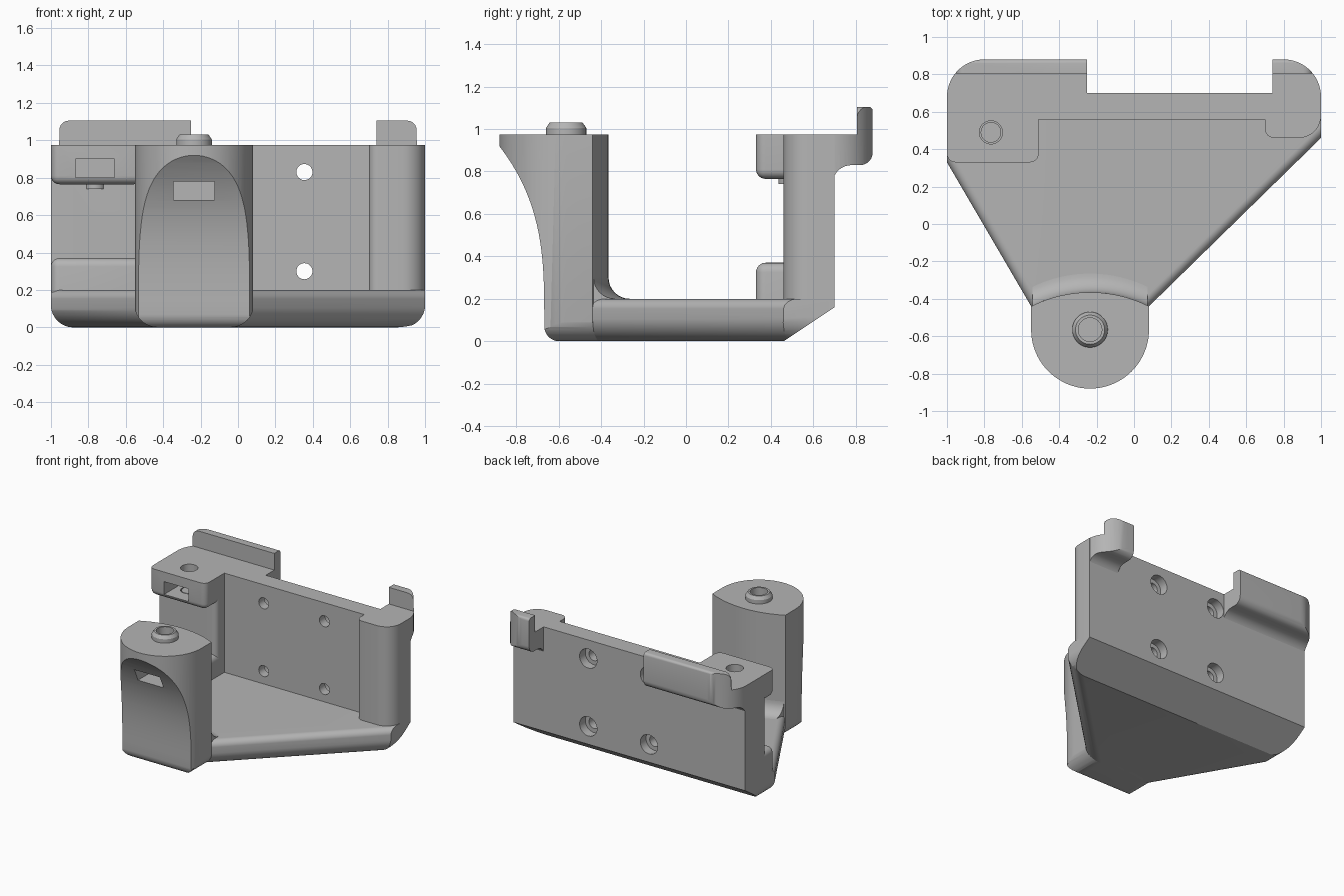
import bpy, bmesh, math
from mathutils import Vector, Matrix

cube = bpy.data.objects.get("Cube")
if cube:
    bpy.data.objects.remove(cube, do_unlink=True)

grey = bpy.data.materials.new("plain grey")
grey.use_nodes = True
COLOUR = (0.46, 0.46, 0.46, 1)
grey.diffuse_color = COLOUR
for node in grey.node_tree.nodes:
    if node.type == 'BSDF_PRINCIPLED':
        node.inputs["Base Color"].default_value = COLOUR

parts = []


def finish(name, bm, part=True):
    bmesh.ops.recalc_face_normals(bm, faces=bm.faces)
    mesh = bpy.data.meshes.new(name)
    bm.to_mesh(mesh)
    bm.free()
    mesh.materials.append(grey)
    ob = bpy.data.objects.new(name, mesh)
    bpy.context.collection.objects.link(ob)
    if part:
        parts.append(ob)
    return ob


def arc(cx, cy, r, a0, a1, n=10):
    angles = [math.radians(a0 + (a1 - a0) * i / n) for i in range(n + 1)]
    return [(cx + r * math.cos(a), cy + r * math.sin(a)) for a in angles]


def loft(name, rings, part=True):
    bm = bmesh.new()
    rows = [[bm.verts.new(p) for p in ring] for ring in rings]
    n = len(rows[0])
    for a, b in zip(rows, rows[1:]):
        for i in range(n):
            j = (i + 1) % n
            bm.faces.new((a[i], a[j], b[j], b[i]))
    bm.faces.new(rows[0])
    bm.faces.new(rows[-1])
    return finish(name, bm, part)


def prism(name, pts, axis, a, b, part=True):
    place = {'x': lambda p, t: (t, *p),
             'y': lambda p, t: (p[0], t, p[1]),
             'z': lambda p, t: (*p, t)}[axis]
    return loft(name, [[place(p, t) for p in pts] for t in (a, b)], part)


def box_mesh(lo, hi):
    lo, hi = Vector(lo), Vector(hi)
    bm = bmesh.new()
    bmesh.ops.create_cube(bm, size=1, matrix=Matrix.Translation((lo + hi) / 2)
                          @ Matrix.Diagonal((*(hi - lo), 1)))
    return bm


def rounded_box(name, lo, hi, r, rule):
    bm = box_mesh(lo, hi)
    edges = [e for e in bm.edges if rule((e.verts[0].co + e.verts[1].co) / 2)]
    bmesh.ops.bevel(bm, geom=edges, offset=r, segments=6, profile=0.5,
                    affect='EDGES')
    return finish(name, bm)


def combine(ob, tools, op='DIFFERENCE'):
    bpy.context.view_layer.objects.active = ob
    for tool in tools:
        mod = ob.modifiers.new("cut", 'BOOLEAN')
        mod.operation, mod.solver, mod.object = op, 'EXACT', tool
        bpy.ops.object.modifier_apply(modifier=mod.name)


def discard(tools):
    for tool in tools:
        bpy.data.objects.remove(tool, do_unlink=True)


# Base plate: a slab trimmed by planes, with rounded side edges
def trim(bm, co, no):
    geom = bm.verts[:] + bm.edges[:] + bm.faces[:]
    res = bmesh.ops.bisect_plane(bm, geom=geom, plane_co=co, plane_no=no,
                                 clear_outer=True)
    edges = [e for e in res['geom_cut']
             if isinstance(e, bmesh.types.BMEdge) and e.is_boundary]
    if len(edges) > 2:
        bmesh.ops.edgeloop_fill(bm, edges=edges)


def round_edge(bm, point, out, r, up, z):
    centre = Vector(point) - out * r + Vector((0, 0, z - up * r))
    for k in range(8):
        a = math.radians((k + 0.5) * 90 / 8)
        no = out * math.cos(a) + Vector((0, 0, up)) * math.sin(a)
        trim(bm, centre + no * r, no)


bm = box_mesh((-1, -0.5, 0), (1, 0.7, 0.2))
slants = [((-0.55, -0.44, 0), Vector((-0.77, -0.45, 0)).normalized()),
          ((0.08, -0.44, 0), Vector((0.90, -0.92, 0)).normalized())]
for point, out in slants:
    trim(bm, point, out)
for point, out in slants:
    round_edge(bm, point, out, 0.11, -1, 0)
    round_edge(bm, point, out, 0.05, 1, 0.2)
for s in (-1, 1):
    round_edge(bm, (s, 0, 0), Vector((s, 0, 0)), 0.12, -1, 0)
trim(bm, (0, 0.46, 0), Vector((0, 0.16, -0.24)).normalized())
finish("base_plate", bm)

# Back wall with thicker end columns
wall = prism("back_wall",
             [(-1, 0.7), (-1, 0.46)] + arc(-0.55, 0.50, 0.04, -90, 0, 6)
             + [(-0.51, 0.56), (0.7, 0.56)] + arc(0.75, 0.51, 0.05, 180, 270, 6)
             + arc(0.88, 0.58, 0.12, -90, 0) + [(1, 0.7)], 'z', 0.16, 0.975)

# Side grip blocks
upper = rounded_box("upper_grip_block", (-1, 0.33, 0.765), (-0.51, 0.6, 0.975), 0.045,
                    lambda c: c.z < 0.97 and c.y < 0.59)
rounded_box("lower_grip_block", (-1, 0.33, 0.15), (-0.51, 0.5, 0.37), 0.045,
            lambda c: c.z > 0.16 and c.y < 0.49)
prism("grip_nub", arc(-0.765, 0.49, 0.055, 0, 345, 23), 'z', 0.74, 0.8)

# Screw holes with counterbores, grip bolt hole and nut slot
tools = []
for x in (-0.17, 0.355):
    for z in (0.30, 0.83):
        for r, y in ((0.043, 0.4), (0.075, 0.63)):
            tools.append(prism("hole_cutter", arc(x, z, r, 0, 348.75, 31),
                               'y', y, 0.9, False))
grip_tools = [prism("bolt_cutter", arc(-0.765, 0.49, 0.062, 0, 348.75, 31),
                    'z', 0.78, 1.2, False),
              finish("slot_cutter", box_mesh((-0.87, 0.2, 0.8), (-0.66, 0.6, 0.9)), False)]
combine(wall, tools + grip_tools)
combine(upper, grip_tools)

# Rear hooks: a shelf with an upright lip, rounded at the outer corner
hook_profile = ([(0.62, 0.975), (0.62, 0.74)] + arc(0.78, 0.74, 0.09, 180, 90)
                + arc(0.82, 0.89, 0.06, -90, 0) + arc(0.86, 1.085, 0.02, 0, 90, 4)
                + [(0.805, 1.105), (0.805, 0.975)])
for name, side, inner in (("right_hook", -1, 0.25), ("left_hook", 1, 0.74)):
    hook = prism(name, hook_profile, 'x', side * inner, side * 1.1)
    plan = [(inner - 0.1, 0.5), (1, 0.5)] + arc(0.8, 0.68, 0.2, 0, 90, 14) \
        + [(0.8, 0.95), (inner - 0.1, 0.95)]
    plan = [(inner - 0.1, 0.5), (1, 0.5)] + arc(0.8, 0.68, 0.2, 0, 90, 14) \
        + [(inner - 0.1, 0.88)]
    front = [(inner - 0.1, 0.6), (1.1, 0.6), (1.1, 1.0), (0.955, 1.0)] \
        + arc(0.905, 1.055, 0.05, 0, 90, 6) + [(inner - 0.1, 1.105)]
    shapes = [prism("plan_cutter", [(side * x, y) for x, y in plan], 'z', 0.5, 1.3, False),
              prism("front_cutter", [(side * x, z) for x, z in front], 'y', 0.5, 1, False)]
    combine(hook, shapes, 'INTERSECT')
    discard(shapes)

# Front pillar: round plan, concave front, rounded foot
CX, CY, R = -0.235, -0.565, 0.315
pillar = prism("front_pillar",
               arc(CX, CY, R, 180, 360, 40) + arc(CX, -1.064, 0.699, 63.2, 116.8, 20),
               'z', -0.1, 0.975)
steps = [i / 20 for i in range(1, 21)]
side_profile = ([(0, 1.2), (0, 0)] + arc(-0.598, 0.07, 0.07, 270, 180, 8)
                + [(-0.668 - 0.212 * t ** 3, 0.1 + 0.82 * t) for t in steps]
                + [(-1, 1.0), (-1, 1.2)])
foot_profile = ([(-0.56, 1.2)] + arc(-0.43, 0.125, 0.125, 180, 270)
                + arc(-0.04, 0.125, 0.125, 270, 360) + [(0.09, 1.2)])
shapes = [prism("side_cutter", side_profile, 'x', -0.8, 0.4, False),
          prism("foot_cutter", foot_profile, 'y', -1.2, 0.1, False)]
combine(pillar, shapes, 'INTERSECT')

# Boss on the pillar with a chamfered rim
boss = loft("pillar_boss", [[(x, y, z) for x, y in arc(CX, CY, r, 0, 352.5, 47)]
                            for r, z in ((0.095, 0.95), (0.095, 1.005), (0.078, 1.03))])
pillar_tools = [prism("bore_cutter", arc(CX, CY, 0.063, 0, 352.5, 47), 'z', 0.74, 1.3, False),
                finish("nut_cutter", box_mesh((CX - 0.11, -1, 0.68), (CX + 0.11, -0.46, 0.78)),
                       False)]
combine(pillar, pillar_tools)
combine(boss, pillar_tools[:1])
discard(tools + grip_tools + shapes + pillar_tools)

# Curved fillet between the pillar and the base
section = [(-0.05, 0.15), (-0.05, 0.3)] + arc(0.1, 0.3, 0.1, 180, 270, 8) + [(0.1, 0.15)]
loft("pillar_fillet", [[(x, y + d, z) for d, z in section]
                       for x, y in arc(CX, -1.064, 0.699, 64, 116, 20)])

# Smooth shading with sharp edges kept
bpy.ops.object.select_all(action='DESELECT')
for ob in parts:
    ob.select_set(True)
bpy.context.view_layer.objects.active = parts[0]
bpy.ops.object.shade_smooth_by_angle(angle=math.radians(30))
